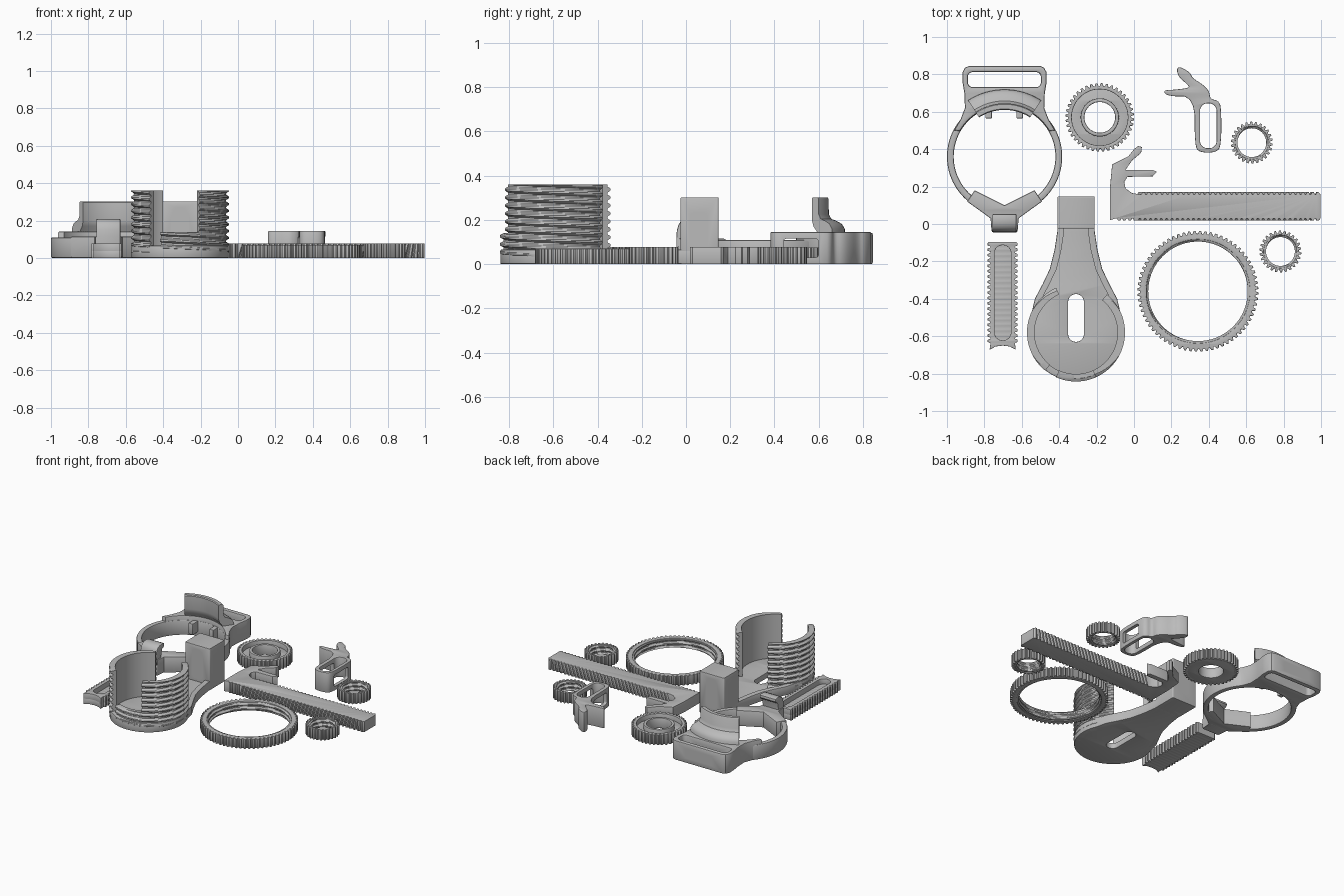
import bpy, bmesh
from math import sin, cos, pi, radians

if "Cube" in bpy.data.objects:
    bpy.data.objects.remove(bpy.data.objects["Cube"], do_unlink=True)

GREY = (0.5, 0.5, 0.5, 1)
grey = bpy.data.materials.new("plain grey plastic")
grey.use_nodes = True
grey.diffuse_color = GREY
grey.node_tree.nodes["Principled BSDF"].inputs["Base Color"].default_value = GREY


# ---------- outline helpers ----------
def arc(cx, cy, r, start, end, steps=48):
    angles = [radians(start + (end - start) * i / steps) for i in range(steps + 1)]
    return [(cx + r * cos(a), cy + r * sin(a)) for a in angles]


def circle(cx, cy, r, steps=72):
    return arc(cx, cy, r, 0, 360, steps)[:-1]


def rounded_box(x0, x1, y0, y1, r):
    corners = [(x1 - r, y1 - r), (x0 + r, y1 - r), (x0 + r, y0 + r), (x1 - r, y0 + r)]
    return [p for i, (x, y) in enumerate(corners) for p in arc(x, y, r, 90 * i, 90 * i + 90, 8)]


def soften(points, rounds=2):
    for _ in range(rounds):
        cut = []
        for (ax, ay), (bx, by) in zip(points, points[1:] + points[:1]):
            cut += [(ax * .75 + bx * .25, ay * .75 + by * .25),
                    (ax * .25 + bx * .75, ay * .25 + by * .75)]
        points = cut
    return points


def gear_outline(cx, cy, root, tip, teeth):
    points = []
    for i in range(teeth):
        for part, r in ((0, root), (.25, root), (.45, tip), (.8, tip)):
            a = 2 * pi * (i + part) / teeth
            points.append((cx + r * cos(a), cy + r * sin(a)))
    return points


def tooth_line(start, end, depth, teeth):
    # positions along an edge paired with how far each point sticks out
    step = (end - start) / teeth
    return [(start + step * (i + part), out) for i in range(teeth)
            for part, out in ((.1, 0), (.3, 0), (.5, depth), (.9, depth))]


# ---------- solid helpers ----------
def finish(obj, angle=35):
    if not obj.data.materials:
        obj.data.materials.append(grey)
    bpy.ops.object.select_all(action='DESELECT')
    obj.select_set(True)
    bpy.context.view_layer.objects.active = obj
    bpy.ops.object.shade_smooth_by_angle(angle=radians(angle))
    return obj


def prism(name, loops, low, high, bevel=.004, axis='z', slant=None):
    """Extrude filled outlines; axis x takes (y, z) points, axis y takes (x, z)."""
    curve = bpy.data.curves.new(name, 'CURVE')
    curve.dimensions, curve.fill_mode = '2D', 'BOTH'
    curve.extrude = (high - low) / 2 - bevel
    curve.bevel_depth, curve.offset, curve.bevel_resolution = bevel, -bevel, 1
    for loop in loops:
        spline = curve.splines.new('POLY')
        spline.points.add(len(loop) - 1)
        for point, (x, y) in zip(spline.points, loop):
            point.co = (x, y, 0, 1)
        spline.use_cyclic_u = True
    source = bpy.data.objects.new(name, curve)
    bpy.context.collection.objects.link(source)
    bpy.context.view_layer.update()
    mesh = bpy.data.meshes.new_from_object(source.evaluated_get(bpy.context.evaluated_depsgraph_get()))
    bpy.data.objects.remove(source, do_unlink=True)
    bm = bmesh.new()
    bm.from_mesh(mesh)
    bmesh.ops.remove_doubles(bm, verts=bm.verts, dist=1e-5)
    for v in bm.verts:
        a, b, c = v.co.x, v.co.y, v.co.z + (low + high) / 2
        if slant:
            a, b = slant(a, b, c)
        v.co = {'z': (a, b, c), 'x': (c, a, b), 'y': (a, c, b)}[axis]
    bmesh.ops.recalc_face_normals(bm, faces=bm.faces)
    bm.to_mesh(mesh)
    bm.free()
    mesh.materials.clear()
    obj = bpy.data.objects.new(name, mesh)
    bpy.context.collection.objects.link(obj)
    return finish(obj)


def carve(obj, cutter):
    mod = obj.modifiers.new("cut", 'BOOLEAN')
    mod.operation, mod.solver, mod.object = 'DIFFERENCE', 'EXACT', cutter
    bpy.context.view_layer.objects.active = obj
    bpy.ops.object.modifier_apply(modifier=mod.name)
    bpy.data.objects.remove(cutter, do_unlink=True)
    finish(obj)


def sweep(name, cx, cy, start, end, profile, steps):
    """Turn a closed (radius, z) profile about a vertical axis; profile depends on angle."""
    bm = bmesh.new()
    rows = []
    for i in range(steps + 1):
        a = radians(start + (end - start) * i / steps)
        rows.append([bm.verts.new((cx + r * cos(a), cy + r * sin(a), z)) for r, z in profile(a)])
    n = len(rows[0])
    for p, q in zip(rows, rows[1:]):
        for j in range(n):
            bm.faces.new((p[j], q[j], q[(j + 1) % n], p[(j + 1) % n]))
    if end - start < 360:
        bm.faces.new(rows[0])
        bm.faces.new(rows[-1])
    bmesh.ops.remove_doubles(bm, verts=bm.verts, dist=1e-5)
    bmesh.ops.recalc_face_normals(bm, faces=bm.faces)
    mesh = bpy.data.meshes.new(name)
    bm.to_mesh(mesh)
    bm.free()
    obj = bpy.data.objects.new(name, mesh)
    bpy.context.collection.objects.link(obj)
    return finish(obj)


def thread(smooth_r, crest_r, root_r, low, high, pitch=.036, starts=2, rows=64):
    def profile(a):
        points = [(smooth_r, high), (smooth_r, low)]
        for k in range(rows + 1):
            z = low + (high - low) * k / rows
            phase = (z / pitch + starts * a / (2 * pi)) % 1
            wave = min(1, max(0, 2.4 * abs(2 * phase - 1) - .7))
            points.append((root_r + (crest_r - root_r) * wave, z))
        return points
    return profile


# ---------- threaded holder with arm and tower ----------
HX, HY = -.31, -.58


def holder_outline(inset):
    side = [(.1, .02), (.1, -.04), (.115, -.14), (.14, -.24), (.178, -.32), (.22, -.4)]
    right = [(HX + x - inset, y) for x, y in side]
    left = [(2 * HX - x, y) for x, y in right]
    return right + arc(HX, HY, .26 - inset, 24, -204) + left[::-1]


floor_slot = rounded_box(-.352, -.268, -.63, -.375, .041)
prism("holder_floor", [holder_outline(.01), floor_slot], 0, .04, .002)
prism("holder_rim", [holder_outline(0), holder_outline(.03)], 0, .066, .006)
for label, start, end, top in (("right", -246, -129, .36), ("left", -66, 51, .36), ("front", -114, -66, .14)):
    sweep(label + "_threaded_wall", HX, HY, start - .01, end + .01,
          thread(.222, .262, .246, .03, top), 60)
tower = prism("tower", [rounded_box(-.41, -.21, -.025, .148, .008)], 0, .302, .005)
carve(tower, prism("front_window", [rounded_box(-.352, -.268, .06, .272, .035)], -.2, .3, .001, 'y'))
carve(tower, prism("side_window", [rounded_box(.016, .1, .06, .235, .02)], -.6, 0, .001, 'x'))

# ---------- strap ring body ----------
RX, RY = -.692, .36
prism("body_ring", [circle(RX, RY, .308, 96), circle(RX, RY, .272, 96)], 0, .11, .008)
flank = [(.27, .5), (.235, .56), (.212, .62), (.215, .7), (.225, .76), (.225, .81), (.212, .835), (.19, .845)]
frame = [(RX + x, y) for x, y in flank] + [(RX - x, y) for x, y in flank[::-1]]
frame += arc(RX, RY, .275, 150, 30)
loop = prism("strap_loop", [frame, rounded_box(-.888, -.498, .732, .812, .025)], 0, .142, .008)
carve(loop, prism("strap_window", [rounded_box(-.8, -.585, .035, .105, .01)], .5, .95, .001, 'y'))
rest = [(.36, .12), (.358, .16), (.345, .182), (.32, .196), (.298, .204), (.286, .225), (.285, .295),
        (.28, .302), (.255, .302), (.25, .296), (.25, .2), (.258, .17), (.275, .15), (.285, .12)]
sweep("curved_rest", RX, RY, 57, 123, lambda a: rest, 32)
for x in (-.777, -.611):
    prism("ring_tab", [rounded_box(x - .017, x + .017, .565, .65, .003)], .03, .11, .003)
wing = [(.16, .18), (.2, .12), (.13, .07), (.075, .03), (.07, -.035)]
mount = [(RX + x, y) for x, y in wing] + [(RX - x, y) for x, y in wing[::-1]] + [(RX, .1)]
prism("catch_mount", [mount], 0, .115, .006)
catch = [(-.04, 0), (-.045, .1), (-.04, .17), (-.015, .205), (.05, .21), (.055, .18), (.02, .165), (.015, 0)]
prism("catch_hook", [soften(catch, 1)], -.757, -.628, .006, 'x')
prism("catch_foot", [rounded_box(-.762, -.622, -.045, .055, .012)], 0, .08, .008)

# ---------- rack with hooked end ----------
PAWL = [(-.128, .02), (-.128, .2), (-.117, .318), (-.03, .362), (0, .4), (.022, .417), (.042, .412),
        (.038, .38), (-.01, .34), (-.045, .29), (.1, .29), (.122, .278), (.1, .255), (-.035, .252),
        (-.052, .225), (-.045, .19), (-.01, .165)]
upper = [(x, .158 + out) for x, out in tooth_line(.02, .99, .012, 34)]
lower = [(x, .03 - out) for x, out in tooth_line(-.1, .99, .012, 38)]
bar = PAWL + upper + [(.997, .158), (.997, .03)] + lower[::-1]


def lean(x, y, z):
    toothed = (y > .15 or y < .04) and .01 < x < .985 and y < .175
    return (x + .3 * (z - .04) * min(1, (.99 - x) * 8), y) if toothed else (x, y)


prism("hooked_rack", [bar], 0, .078, .002, slant=lean)

# ---------- short double rack with a groove ----------
edge = [(y, .066 + out) for y, out in tooth_line(-.645, -.1, .014, 19)]
short_bar = [(-.702 + out, y) for y, out in edge] + [(-.63, -.095), (-.774, -.095)]
short_bar += [(-.702 - out, y) for y, out in edge[::-1]]
short_bar += [(-.772, -.672), (-.74, -.655), (-.702, -.65), (-.664, -.655), (-.632, -.672)]
groove = rounded_box(-.746, -.658, -.622, -.113, .043)
prism("short_rack_base", [short_bar], 0, .04, .002)
prism("short_rack_edge", [short_bar, groove], .03, .078, .002)

# ---------- loose hook with slots ----------
HOOK = [(.23, .848), (.30, .812), (.312, .78), (.37, .745), (.402, .71), (.408, .668), (.45, .66), (.467, .625),
        (.467, .42), (.44, .382), (.35, .382), (.324, .42), (.324, .682), (.18, .682), (.152, .715),
        (.22, .718), (.295, .728), (.29, .742), (.232, .792)]
hook = prism("loose_hook", [soften(HOOK), rounded_box(.353, .442, .405, .645, .04)], 0, .145, .004)
carve(hook, prism("hook_window", [rounded_box(.44, .6, .03, .115, .015)], .3, .6, .001, 'x'))

# ---------- gears ----------
DX, DY = -.183, .57
prism("dished_gear_rim", [gear_outline(DX, DY, .168, .183, 40), circle(DX, DY, .15)], 0, .076, .003)
prism("dished_gear_web", [circle(DX, DY, .16), circle(DX, DY, .085)], 0, .04, .002)
prism("dished_gear_hub", [circle(DX, DY, .102), circle(DX, DY, .082)], 0, .076, .005)

for label, x, y, root, tip, teeth, bore in (("large", .342, -.36, .308, .323, 68, .266),
                                            ("rear_small", .63, .435, .098, .112, 26, .077),
                                            ("front_small", .783, -.147, .098, .112, 26, .077)):
    height = .07 if label == "large" else .078
    prism(label + "_gear", [gear_outline(x, y, root, tip, teeth), circle(x, y, bore + .012)], 0, height, .003)
    sweep(label + "_gear_thread", x, y, 0, 360,
          thread(bore + .014, bore, bore + .01, .006, height - .006, .03, 1, 18), 72)
